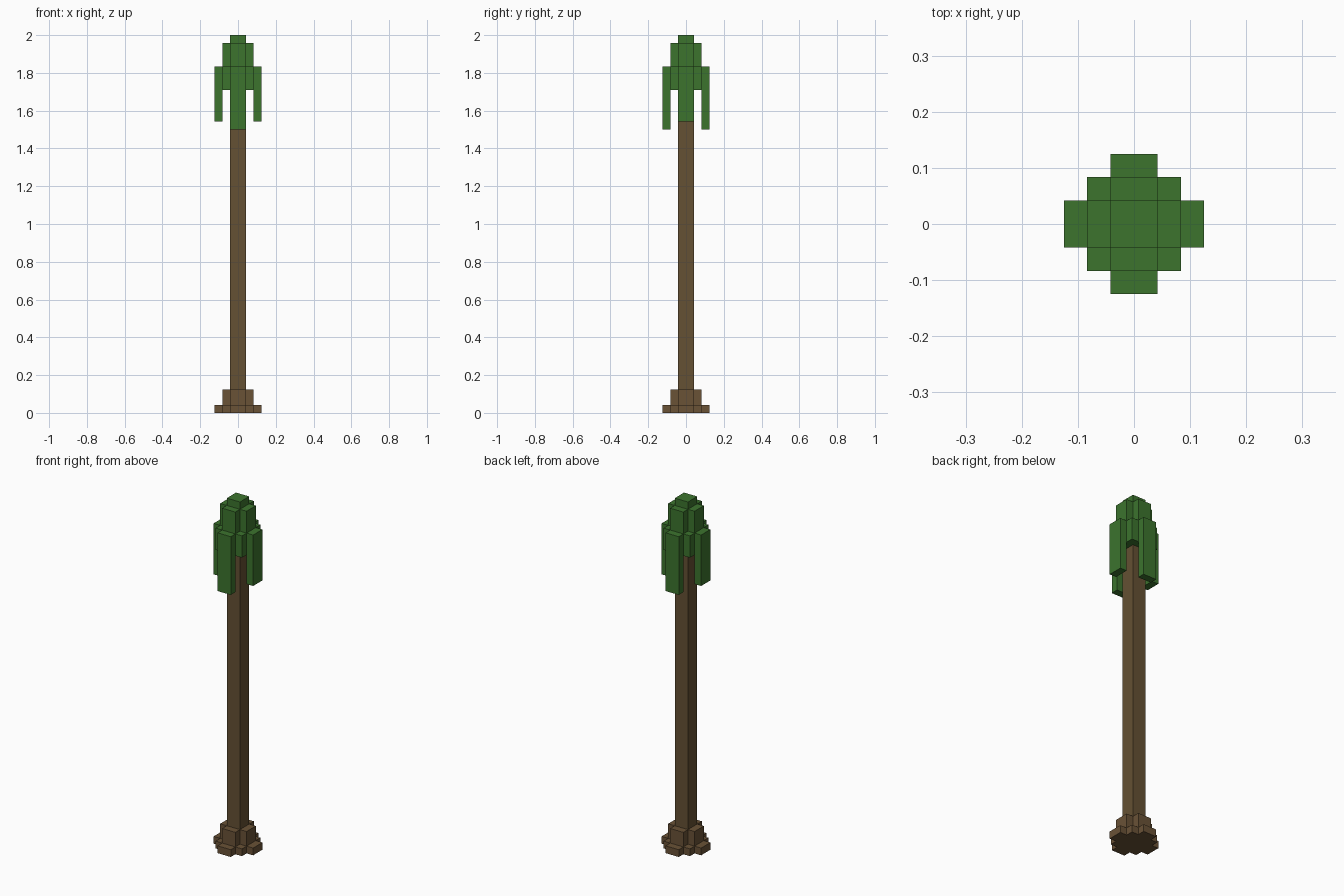
import bpy
import bmesh

U = 2 / 48  # one block of the model's grid

cube = bpy.data.objects.get("Cube")
if cube:
    bpy.data.objects.remove(cube, do_unlink=True)


def material(name, rgb):
    mat = bpy.data.materials.new(name)
    mat.use_nodes = True
    mat.diffuse_color = (*rgb, 1)
    mat.node_tree.nodes["Principled BSDF"].inputs["Base Color"].default_value = (*rgb, 1)
    return mat


bark = material("bark brown", (0.130, 0.082, 0.033))
root = material("root brown", (0.142, 0.084, 0.037))
leaf = material("leaf green", (0.045, 0.174, 0.027))


def prism(name, outline, bottom, top, mat):
    """Extrude a plan outline between two heights, all in grid blocks."""
    bm = bmesh.new()
    base = bm.faces.new([bm.verts.new((x * U, y * U, bottom * U)) for x, y in outline])
    side = bmesh.ops.extrude_face_region(bm, geom=[base], use_keep_orig=True)
    moved = [g for g in side["geom"] if isinstance(g, bmesh.types.BMVert)]
    bmesh.ops.translate(bm, verts=moved, vec=(0, 0, (top - bottom) * U))
    bmesh.ops.recalc_face_normals(bm, faces=bm.faces)
    mesh = bpy.data.meshes.new(name)
    bm.to_mesh(mesh)
    bm.free()
    mesh.materials.append(mat)
    obj = bpy.data.objects.new(name, mesh)
    bpy.context.collection.objects.link(obj)
    return obj


def four_way(quarter):
    """Repeat a quarter outline around the vertical axis."""
    points = []
    for _ in range(4):
        points += quarter
        quarter = [(-y, x) for x, y in quarter]
    return points


def rectangle(x0, x1, y0, y1):
    return [(x0, y0), (x1, y0), (x1, y1), (x0, y1)]


post = four_way([(1, 1)])
square = four_way([(2, 2)])
cross = four_way([(2, -1), (2, 1), (1, 1)])
stepped = four_way([(3, -1), (3, 1), (2, 1), (2, 2), (1, 2)])

# Roots and trunk
prism("root_spread", stepped, 0, 1, root)
prism("root_flare", cross, 1, 3, root)
prism("trunk", post, 3, 41, bark)

# Crown, narrowing upwards
prism("crown_lower", square, 41, 44, leaf)
prism("crown_upper", cross, 44, 47, leaf)
prism("crown_tip", post, 47, 48, leaf)

# Hanging fronds: the front and back pair droop one block lower
for name, sign in (("left", 1), ("right", -1)):
    x0, x1 = sorted((2 * sign, 3 * sign))
    prism(name + "_frond", rectangle(x0, x1, -1, 1), 37, 44, leaf)
for name, sign in (("back", 1), ("front", -1)):
    y0, y1 = sorted((2 * sign, 3 * sign))
    prism(name + "_frond", rectangle(-1, 1, y0, y1), 36, 44, leaf)
